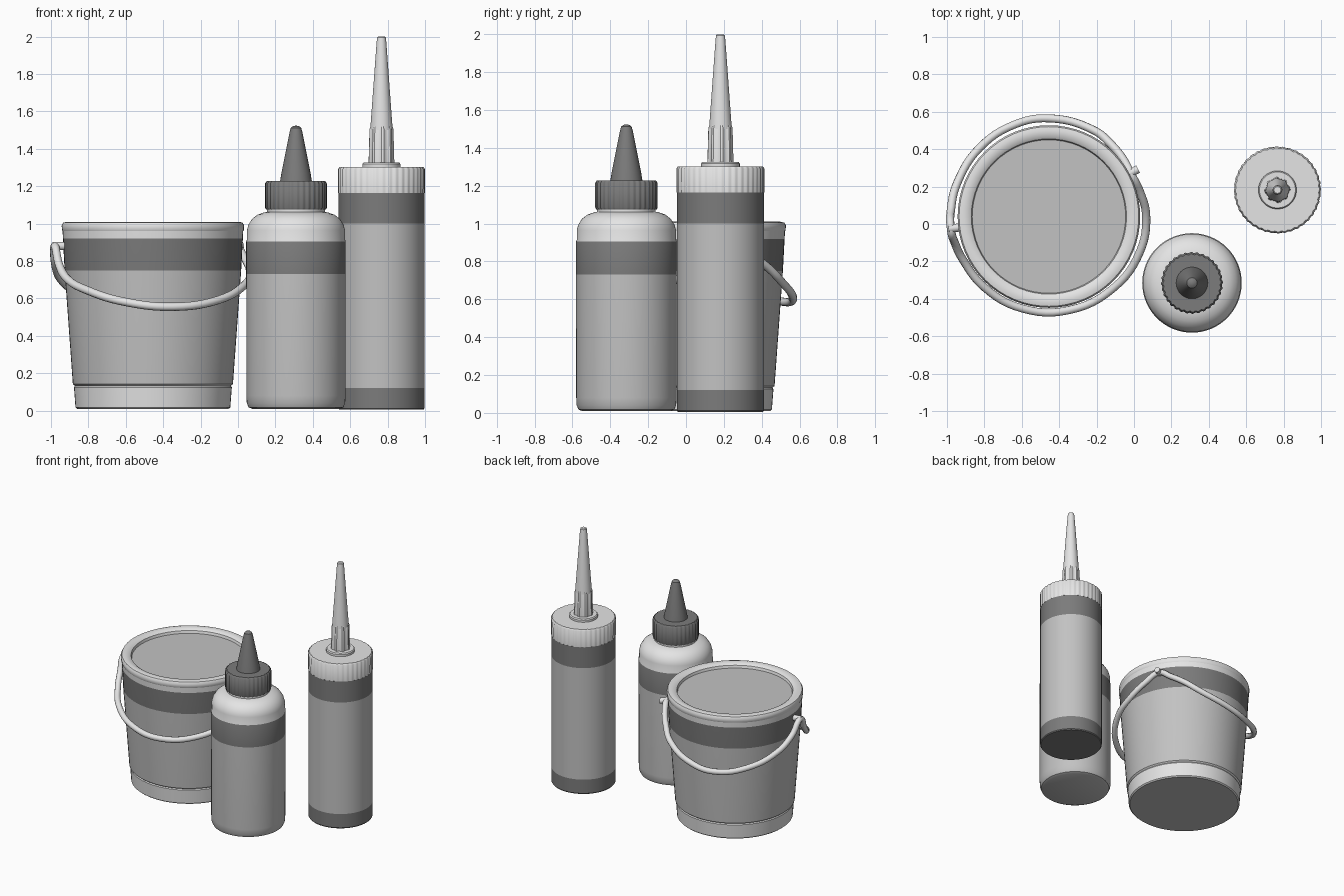
import bpy, bmesh, math
from mathutils import Vector

if "Cube" in bpy.data.objects:
    bpy.data.objects.remove(bpy.data.objects["Cube"])


def material(name, v):
    m = bpy.data.materials.new(name)
    m.diffuse_color = (v, v, v, 1)
    m.use_nodes = True
    m.node_tree.nodes["Principled BSDF"].inputs["Base Color"].default_value = m.diffuse_color
    return m


MATS = [material("white plastic", 0.78), material("light grey label", 0.54),
        material("dark grey band", 0.20)]
WHITE, LIGHT, DARK = 0, 1, 2


def finish(obj, angle=35):
    bpy.ops.object.select_all(action='DESELECT')
    obj.select_set(True)
    bpy.context.view_layer.objects.active = obj
    bpy.ops.object.shade_smooth_by_angle(angle=math.radians(angle))


def lathe(name, centre, profile, n=64, groove=0.0):
    """Turn (radius, z, colour of the face above) about z; groove cuts ribs."""
    bm = bmesh.new()
    rings = []
    for r, z, _ in profile:
        if r == 0:
            rings.append([bm.verts.new((0, 0, z))])
            continue
        ring = []
        for i in range(n):
            a = 2 * math.pi * i / n
            q = r - (groove if i % 4 > 1 else 0)
            ring.append(bm.verts.new((q * math.cos(a), q * math.sin(a), z)))
        rings.append(ring)
    for (lo, hi), (_, _, col) in zip(zip(rings, rings[1:]), profile):
        for i in range(n):
            j = (i + 1) % n
            if len(lo) == 1:
                vs = (lo[0], hi[j], hi[i])
            elif len(hi) == 1:
                vs = (lo[i], lo[j], hi[0])
            else:
                vs = (lo[i], lo[j], hi[j], hi[i])
            bm.faces.new(vs).material_index = col
    bmesh.ops.recalc_face_normals(bm, faces=bm.faces)
    me = bpy.data.meshes.new(name)
    bm.to_mesh(me)
    bm.free()
    for m in MATS:
        me.materials.append(m)
    obj = bpy.data.objects.new(name, me)
    obj.location = (centre[0], centre[1], 0)
    bpy.context.collection.objects.link(obj)
    finish(obj)
    return obj


# --- Bucket -------------------------------------------------------------
BUCKET = Vector((-0.455, 0.04, 0))
lathe("bucket_body", BUCKET, [
    (0, 0.01, LIGHT), (0.405, 0.01, WHITE), (0.414, 0.018, WHITE),
    (0.422, 0.125, WHITE), (0.417, 0.133, WHITE), (0.428, 0.142, LIGHT),
    (0.472, 0.75, DARK), (0.481, 0.92, WHITE), (0.483, 0.962, WHITE), (0, 0.962, WHITE)])
lathe("bucket_lid", BUCKET, [
    (0, 0.955, WHITE), (0.48, 0.955, WHITE), (0.486, 0.965, WHITE),
    (0.488, 0.99, WHITE), (0.48, 1.005, WHITE), (0.46, 1.01, WHITE),
    (0.43, 1.005, WHITE), (0.415, 0.995, WHITE), (0.41, 0.975, LIGHT), (0, 0.975, LIGHT)])

# Wire handle: one closed loop drooping front and back (angle, radius, z)
path = [(187, .528, .88), (196, .522, .78), (206, .515, .71), (228, .512, .64),
        (254, .512, .58), (282, .512, .555), (312, .515, .59), (339, .522, .67),
        (0, .52, .74), (15, .505, .82), (28, .495, .88), (38, .502, .83),
        (50, .51, .77), (62, .52, .70), (90, .525, .61), (110, .525, .585),
        (135, .522, .62), (160, .522, .70), (176, .525, .79)]
curve = bpy.data.curves.new("bucket_handle", 'CURVE')
curve.dimensions = '3D'
curve.bevel_depth = 0.022
curve.bevel_resolution = 3
spline = curve.splines.new('BEZIER')
spline.bezier_points.add(len(path) - 1)
spline.use_cyclic_u = True
for p, (a, r, z) in zip(spline.bezier_points, path):
    a = math.radians(a)
    p.co = BUCKET + Vector((r * math.cos(a), r * math.sin(a), z))
    p.handle_left_type = p.handle_right_type = 'AUTO'
spline.resolution_u = 6
handle = bpy.data.objects.new("bucket_handle", curve)
bpy.context.collection.objects.link(handle)
handle.select_set(True)
bpy.context.view_layer.objects.active = handle
bpy.ops.object.convert(target='MESH')
handle = bpy.context.object
handle.data.materials.clear()
handle.data.materials.append(MATS[WHITE])
finish(handle, 60)

# Pegs holding the handle ends
for side, a in (("left", 187), ("right", 28)):
    a = math.radians(a)
    bpy.ops.mesh.primitive_cylinder_add(
        vertices=16, radius=0.022, depth=0.08,
        location=BUCKET + Vector((0.5 * math.cos(a), 0.5 * math.sin(a), 0.88)),
        rotation=(0, math.pi / 2, a))
    peg = bpy.context.object
    peg.name = "handle_peg_" + side
    peg.data.materials.append(MATS[WHITE])
    finish(peg)

# --- Squeeze bottle -----------------------------------------------------
BOTTLE = (0.31, -0.315)
lathe("bottle_body", BOTTLE, [
    (0, 0.01, LIGHT), (0.235, 0.01, LIGHT), (0.253, 0.018, LIGHT),
    (0.263, 0.04, LIGHT), (0.265, 0.08, LIGHT), (0.266, 0.73, DARK),
    (0.266, 0.905, WHITE), (0.262, 0.915, WHITE), (0.262, 0.965, WHITE),
    (0.254, 0.995, WHITE), (0.235, 1.025, WHITE), (0.205, 1.048, WHITE),
    (0.17, 1.06, WHITE), (0.155, 1.062, WHITE), (0.155, 1.09, WHITE), (0, 1.09, WHITE)])
lathe("bottle_cap", BOTTLE, [
    (0, 1.075, DARK), (0.16, 1.075, DARK), (0.165, 1.085, DARK),
    (0.165, 1.215, DARK), (0.156, 1.228, DARK), (0, 1.228, DARK)], n=128, groove=0.005)
lathe("bottle_nozzle", BOTTLE, [
    (0.086, 1.22, DARK), (0.078, 1.27, DARK), (0.034, 1.49, DARK),
    (0.028, 1.512, DARK), (0.015, 1.522, DARK), (0, 1.524, DARK)], n=32)

# --- Tall cartridge -----------------------------------------------------
TUBE = (0.767, 0.182)
lathe("cartridge_body", TUBE, [
    (0, 0.005, DARK), (0.225, 0.005, DARK), (0.23, 0.012, DARK),
    (0.23, 0.12, LIGHT), (0.23, 1.0, DARK), (0.23, 1.165, DARK), (0, 1.165, DARK)])
lathe("cartridge_cap", TUBE, [
    (0, 1.16, WHITE), (0.232, 1.165, WHITE), (0.233, 1.29, WHITE),
    (0.225, 1.302, WHITE), (0, 1.302, WHITE)], n=160, groove=0.004)
lathe("nozzle_flange", TUBE, [
    (0.102, 1.30, WHITE), (0.102, 1.318, WHITE), (0.096, 1.326, WHITE), (0, 1.326, WHITE)])
lathe("nozzle_ribs", TUBE, [
    (0.069, 1.32, WHITE), (0.064, 1.505, WHITE), (0.057, 1.525, WHITE), (0, 1.525, WHITE)],
    n=32, groove=0.007)
lathe("cartridge_nozzle", TUBE, [
    (0.06, 1.50, WHITE), (0.058, 1.53, WHITE), (0.026, 1.97, WHITE),
    (0.023, 1.995, WHITE), (0.018, 2.0, WHITE), (0, 2.0, WHITE)], n=32)
